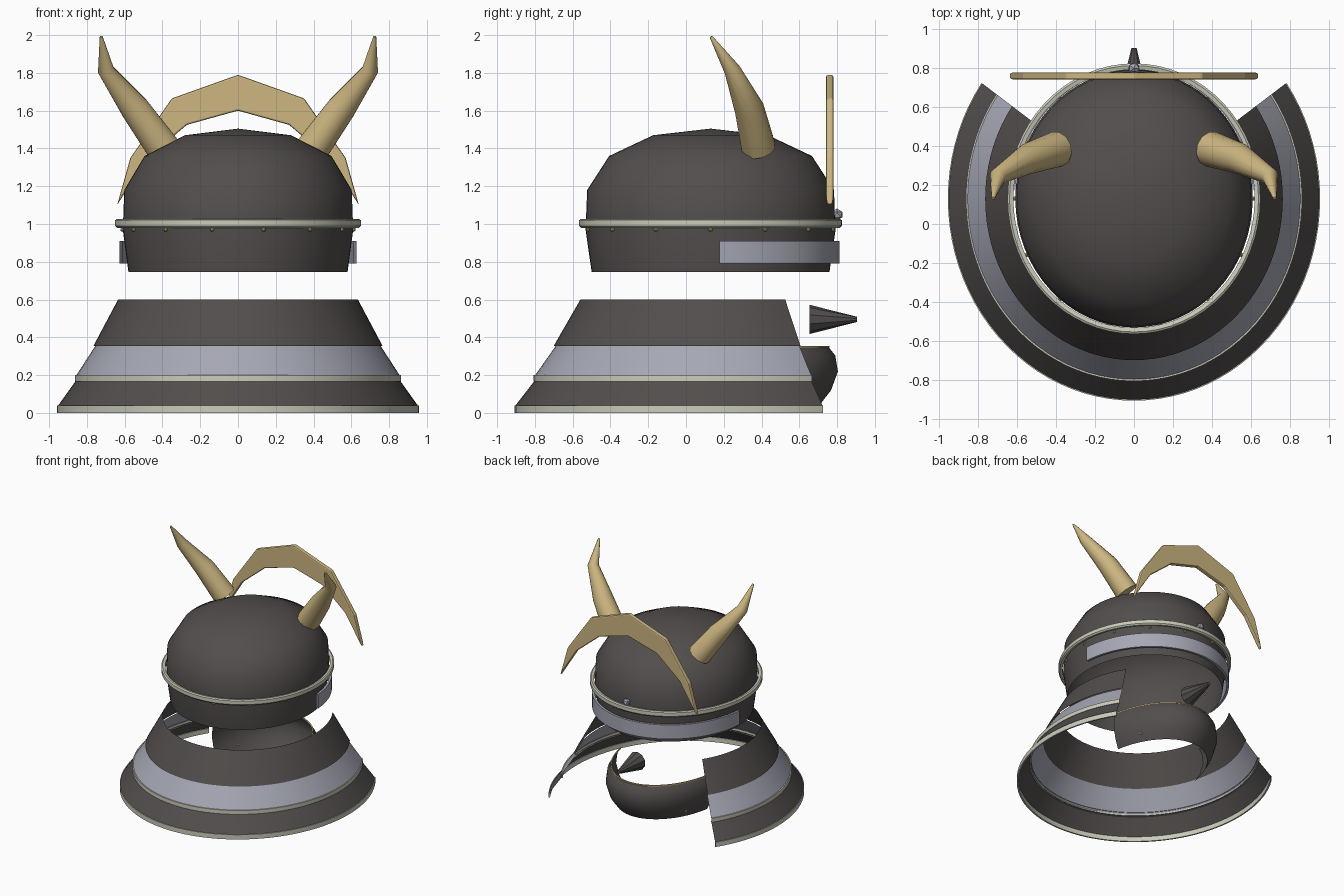
import bpy, bmesh, math
from mathutils import Vector

cube = bpy.data.objects.get("Cube")
if cube:
    bpy.data.objects.remove(cube, do_unlink=True)

CENTRE_Y = 0.13


def material(name, rgb):
    m = bpy.data.materials.new(name)
    m.use_nodes = True
    m.diffuse_color = (*rgb, 1)
    m.node_tree.nodes["Principled BSDF"].inputs["Base Color"].default_value = (*rgb, 1)
    return m


dark = material("dark iron", (0.085, 0.076, 0.073))
steel = material("blue grey steel", (0.38, 0.39, 0.46))
ivory = material("ivory trim", (0.60, 0.60, 0.50))
gold = material("pale gold", (0.61, 0.47, 0.22))


def finish(obj, mat, angle=35):
    obj.data.materials.append(mat)
    bpy.ops.object.select_all(action='DESELECT')
    obj.select_set(True)
    bpy.context.view_layer.objects.active = obj
    if angle:
        bpy.ops.object.shade_smooth_by_angle(angle=math.radians(angle))
    return obj


def from_bmesh(name, bm, mat, angle=35):
    bmesh.ops.remove_doubles(bm, verts=bm.verts, dist=1e-5)
    bmesh.ops.recalc_face_normals(bm, faces=bm.faces)
    mesh = bpy.data.meshes.new(name)
    bm.to_mesh(mesh)
    bm.free()
    obj = bpy.data.objects.new(name, mesh)
    bpy.context.collection.objects.link(obj)
    return finish(obj, mat, angle)


def on_oval(r, z, degrees, ratio):
    t = math.radians(degrees)
    return Vector((r * math.cos(t), CENTRE_Y + r * ratio * math.sin(t), z))


def sweep(name, profile, mat, start=0, end=360, ratio=1.085, steps=64, angle=35):
    """Sweep a (radius, height) profile around an oval arc."""
    bm = bmesh.new()
    rows = []
    for i in range(steps + 1):
        a = start + (end - start) * i / steps
        rows.append([bm.verts.new(on_oval(r, z, a, ratio)) for r, z in profile])
    for a, b in zip(rows, rows[1:]):
        for j in range(len(profile) - 1):
            bm.faces.new((a[j], b[j], b[j + 1], a[j + 1]))
    bmesh.ops.dissolve_degenerate(bm, edges=bm.edges, dist=1e-5)
    return from_bmesh(name, bm, mat, angle)


def stud(name, location, radius, mat):
    bm = bmesh.new()
    bmesh.ops.create_icosphere(bm, subdivisions=1, radius=radius)
    bmesh.ops.translate(bm, verts=bm.verts, vec=location)
    return from_bmesh(name, bm, mat, 0)


# Helmet bowl, open underneath
sweep("bowl", [(0.58, 0.745), (0.61, 0.97), (0.602, 1.18), (0.495, 1.36),
               (0.28, 1.47), (0, 1.505)], dark, angle=60)

# Rim ring with small studs below it
sweep("rim", [(0.62, 0.985), (0.64, 0.98), (0.65, 0.99), (0.65, 1.02),
              (0.64, 1.027), (0.62, 1.022), (0.62, 0.985)], ivory, ratio=1.07)
for i in range(14):
    stud("rim_stud", on_oval(0.613, 0.97, (i + 0.5) * 360 / 14 - 90, 1.085), 0.012, gold)

# Brow band and its jewel
sweep("brow_band", [(0.612, 0.79), (0.63, 0.79), (0.63, 0.91), (0.612, 0.91), (0.612, 0.79)],
      steel, 4, 176)
stud("brow_jewel", (0, 0.80, 1.05), 0.032, steel)

# Neck guard tiers, open at the face
GAP = (145, 395)
sweep("upper_tier", [(0.635, 0.60), (0.765, 0.355)], dark, *GAP)
sweep("middle_tier", [(0.755, 0.355), (0.862, 0.19)], steel, *GAP)
sweep("lower_tier", [(0.855, 0.175), (0.955, 0.035)], dark, *GAP)
sweep("middle_trim", [(0.850, 0.20), (0.864, 0.20), (0.864, 0.167), (0.850, 0.167)], ivory, *GAP)
sweep("lower_trim", [(0.945, 0.04), (0.957, 0.04), (0.957, 0), (0.945, 0), (0.945, 0.04)],
      ivory, *GAP)

# Face guard with a thin edging and two rivets
sweep("face_guard", [(0.43, 0.35), (0.455, 0.305), (0.465, 0.22), (0.44, 0.12), (0.40, 0.045)],
      dark, 14, 166, ratio=1.45, angle=60)
sweep("face_guard_edging", [(0.426, 0.345), (0.426, 0.353), (0.434, 0.353), (0.434, 0.345)],
      gold, 14, 166, ratio=1.45)
for side in (36, 144):
    stud("face_guard_rivet", on_oval(0.432, 0.10, side, 1.45), 0.012, gold)

# Nose piece
bpy.ops.mesh.primitive_cone_add(vertices=10, radius1=0.077, radius2=0.014, depth=0.25,
                                location=(0, 0.78, 0.495),
                                rotation=(math.radians(-90), 0, 0))
nose = bpy.context.object
nose.name = "nose_piece"
finish(nose, dark, 30)

# Crescent crest: half outline mirrored, then given thickness
outer = [(0.64, 1.10), (0.57, 1.35), (0.35, 1.665), (0, 1.79)]
inner = [(0.27, 1.525), (0.485, 1.345)]
outline = outer + [(-x, z) for x, z in outer[-2::-1]]
outline += [(-x, z) for x, z in inner[::-1]] + [(0, 1.60)] + inner
bm = bmesh.new()
face = bm.faces.new([bm.verts.new((x, 0.742, z)) for x, z in outline])
grown = bmesh.ops.extrude_face_region(bm, geom=[face])["geom"]
bmesh.ops.translate(bm, vec=(0, 0.038, 0),
                    verts=[v for v in grown if isinstance(v, bmesh.types.BMVert)])
crest = from_bmesh("crest", bm, gold, 0)
bevel = crest.modifiers.new("soft edge", 'BEVEL')
bevel.width = 0.009
bevel.segments = 2

# Horns, tapered along a bent path
horn_path = [(0.395, 0.385, 1.40, 0.092), (0.545, 0.335, 1.61, 0.079),
             (0.70, 0.245, 1.815, 0.044), (0.724, 0.132, 1.992, 0.008)]
for side, label in ((1, "left_horn"), (-1, "right_horn")):
    curve = bpy.data.curves.new(label, 'CURVE')
    curve.dimensions = '3D'
    curve.bevel_depth = 1
    curve.bevel_resolution = 4
    curve.use_fill_caps = True
    line = curve.splines.new('POLY')
    line.points.add(len(horn_path) - 1)
    for point, (x, y, z, r) in zip(line.points, horn_path):
        point.co = (side * x, y, z, 1)
        point.radius = r
    horn = bpy.data.objects.new(label, curve)
    bpy.context.collection.objects.link(horn)
    bpy.ops.object.select_all(action='DESELECT')
    horn.select_set(True)
    bpy.context.view_layer.objects.active = horn
    bpy.ops.object.convert(target='MESH')
    finish(bpy.context.object, gold, 50)
